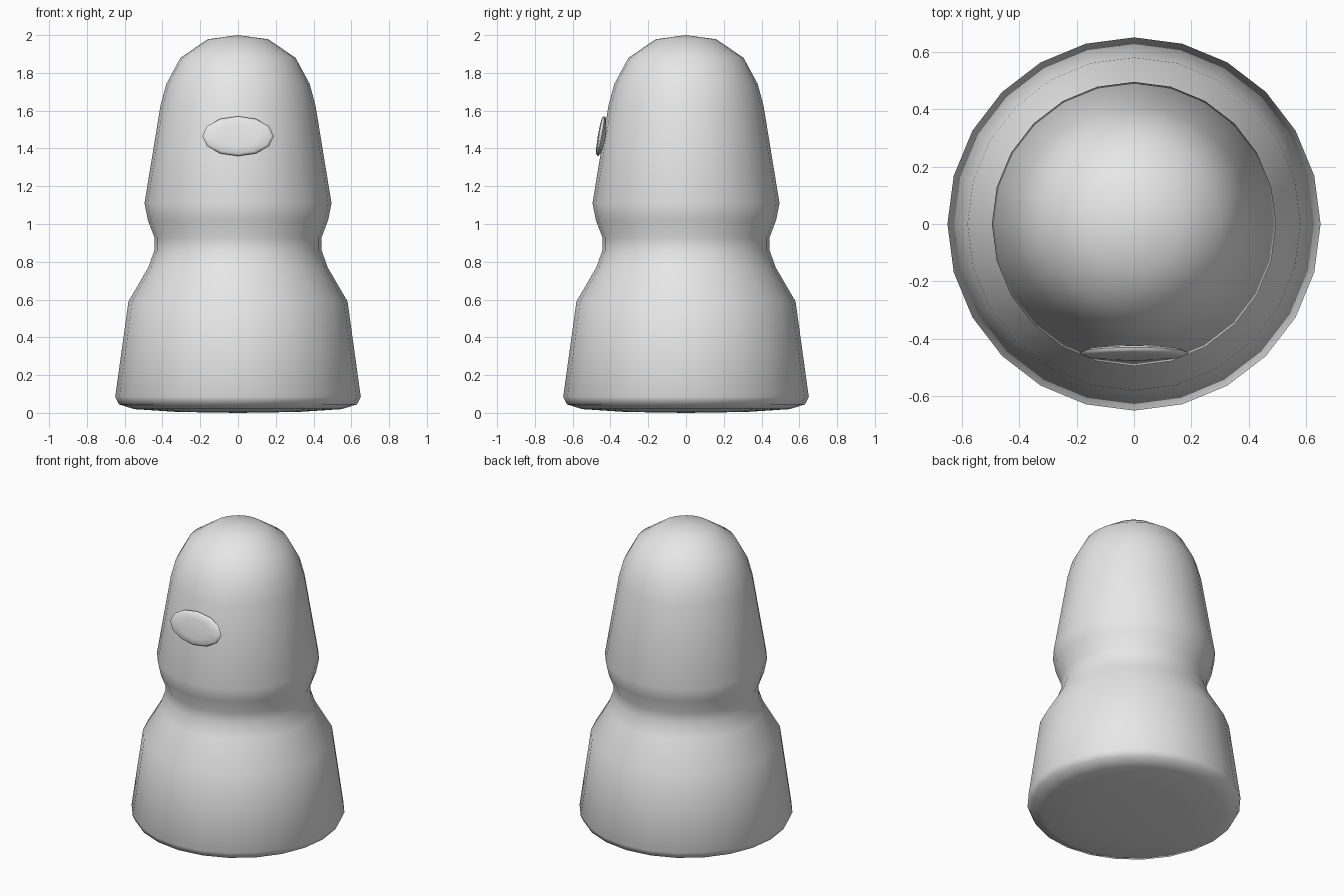
import bpy, bmesh, math
from mathutils import Matrix

if "Cube" in bpy.data.objects:
    bpy.data.objects.remove(bpy.data.objects["Cube"])

grey = bpy.data.materials.new("plain grey")
grey.diffuse_color = (0.8, 0.8, 0.8, 1)
grey.use_nodes = True
grey.node_tree.nodes["Principled BSDF"].inputs["Base Color"].default_value = grey.diffuse_color


def lathe(name, profile, sides, matrix=Matrix(), sharp=40):
    """Spin (radius, height) points about z; first and last points lie on the axis."""
    bm = bmesh.new()
    rings = []
    for r, z in profile:
        n = 1 if r == 0 else sides
        rings.append([bm.verts.new((r * math.cos(2 * math.pi * i / sides),
                                    r * math.sin(2 * math.pi * i / sides), z))
                      for i in range(n)])
    for a, b in zip(rings, rings[1:]):
        for i in range(sides):
            j = (i + 1) % sides
            if len(a) == 1:
                bm.faces.new((a[0], b[j], b[i]))
            elif len(b) == 1:
                bm.faces.new((a[i], a[j], b[0]))
            else:
                bm.faces.new((a[i], a[j], b[j], b[i]))
    bm.transform(matrix)
    bmesh.ops.recalc_face_normals(bm, faces=bm.faces)
    mesh = bpy.data.meshes.new(name)
    bm.to_mesh(mesh)
    bm.free()
    obj = bpy.data.objects.new(name, mesh)
    bpy.context.collection.objects.link(obj)
    mesh.materials.append(grey)
    bpy.ops.object.select_all(action='DESELECT')
    obj.select_set(True)
    bpy.context.view_layer.objects.active = obj
    bpy.ops.object.shade_smooth_by_angle(angle=math.radians(sharp))
    return obj


# Body: wide base, waist and domed top
lathe("body", [(0, 0), (0.32, 0.005), (0.55, 0.02), (0.63, 0.045), (0.65, 0.085),
               (0.58, 0.59), (0.475, 0.77), (0.443, 0.86), (0.443, 0.93),
               (0.477, 1.02), (0.495, 1.11), (0.41, 1.63), (0.38, 1.74),
               (0.305, 1.88), (0.16, 1.978), (0, 2.0)], 24, sharp=60)

# Eye: thin oval lens leaning with the head surface
tilt = math.radians(90 - 9.5)
place = (Matrix.Translation((0, -0.447, 1.465)) @ Matrix.Rotation(tilt, 4, 'X')
         @ Matrix.Diagonal((0.19, 0.107, 1, 1)))
lathe("eye", [(0, -0.03), (0.9, -0.008), (1, 0), (0.97, 0.008), (0.9, 0.014), (0.6, 0.018), (0, 0.02)],
      12, place, sharp=60)
